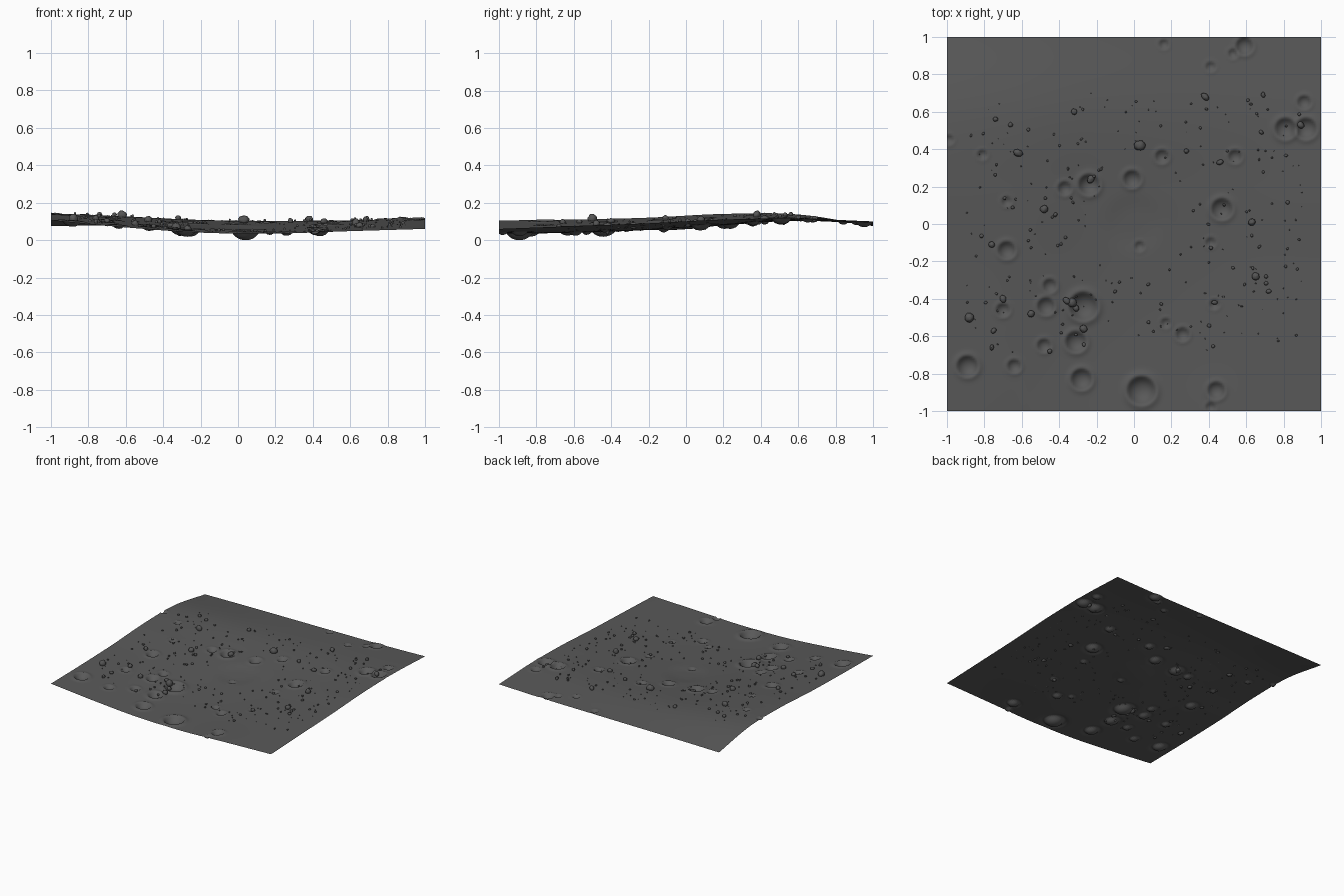
import bpy
import bmesh
import math
import random
from mathutils import Matrix, Vector

random.seed(7)
if "Cube" in bpy.data.objects:
    bpy.data.objects.remove(bpy.data.objects["Cube"], do_unlink=True)


def make_material(name, value):
    mat = bpy.data.materials.new(name)
    mat.use_nodes = True
    colour = (value, value, value, 1)
    mat.diffuse_color = colour
    shader = mat.node_tree.nodes["Principled BSDF"]
    shader.inputs["Base Color"].default_value = colour
    shader.inputs["Roughness"].default_value = 0.9
    return mat


# Broad heights of the land: rows run front to back, columns right to left
LAND = [
    (.105, .068, .040, .035, .048, .060),
    (.110, .080, .045, .040, .055, .075),
    (.120, .095, .060, .055, .070, .090),
    (.140, .115, .085, .080, .090, .110),
    (.137, .125, .108, .103, .106, .115),
    (.075, .080, .083, .086, .090, .100),
]

# Craters: x, y, radius
CRATERS = [
    (-.89, -.76, .06), (-.64, -.76, .04), (-.28, -.83, .06), (.04, -.89, .08),
    (.44, -.89, .05), (.41, -.98, .03), (-.31, -.63, .06), (-.48, -.65, .04),
    (-.47, -.44, .05), (-.45, -.33, .04), (-.27, -.44, .08), (-.7, -.46, .04),
    (-.68, -.14, .05), (-.37, .19, .04), (-.24, .21, .06), (-.01, .24, .05),
    (.15, .36, .04), (.47, .08, .06), (.41, -.1, .03), (.43, -.43, .03),
    (.26, -.59, .04), (.17, -.53, .03), (.03, -.12, .03), (.54, .36, .04),
    (.81, .51, .06), (.92, .51, .06), (.91, .65, .04), (.59, .95, .05),
    (.53, .91, .03), (.41, .84, .03), (.16, .96, .03), (-.81, .37, .03),
    (-.99, .45, .03), (-.68, .12, .03),
]

# Larger rocks: x, y, radius
BOULDERS = [
    (.63, .01, .025), (.03, .42, .03), (.38, .68, .024), (.28, .39, .018),
    (.46, .33, .018), (.69, .69, .016), (.68, .49, .015), (-.62, .38, .025),
    (-.74, .56, .014), (-.66, .53, .014), (-.32, .6, .015), (-.23, .24, .024),
    (-.48, .08, .02), (-.42, .05, .014), (-.76, -.11, .016), (-.7, -.4, .02),
    (-.88, -.5, .025), (-.55, -.48, .02), (-.75, -.57, .015), (-.76, -.66, .016),
    (-.33, -.42, .03), (-.36, -.41, .02), (-.31, -.45, .018), (-.27, -.56, .02),
    (-.45, -.68, .014), (.43, -.42, .016), (.65, -.28, .02), (.72, -.36, .013),
    (.89, .53, .02),
]


def spline(values, s):
    """Smooth curve through evenly spaced values, for s from 0 to 1."""
    last = len(values) - 1
    i = min(int(s * last), last - 1)
    t = s * last - i
    p1, p2 = values[i], values[i + 1]
    p0 = values[i - 1] if i else 2 * p1 - p2
    p3 = values[i + 2] if i + 2 <= last else 2 * p2 - p1
    bend = (2 * p0 - 5 * p1 + 4 * p2 - p3) * t * t
    twist = (3 * p1 - p0 - 3 * p2 + p3) * t ** 3
    return p1 + ((p2 - p0) * t + bend + twist) / 2


def crater_shape(d):
    """Bowl with a raised rim, as a share of the crater radius."""
    bowl = -0.45 * (1 - d * d) if d < 1 else 0
    return bowl + 0.13 * math.exp(-((d - 1) / 0.28) ** 2)


def height(x, y):
    u, v = (x + 1) / 2, (y + 1) / 2
    z = spline([spline(row, u) for row in LAND], v)
    # Wide, shallow hollow in the middle
    z -= 0.008 * math.exp(-(math.hypot(x, y) / 0.14) ** 4)
    for cx, cy, r in CRATERS:
        d = math.hypot(x - cx, y - cy) / r
        if d < 2:
            z += r * crater_shape(d)
    return z


def finish(bm, name, mat):
    mesh = bpy.data.meshes.new(name)
    bm.to_mesh(mesh)
    bm.free()
    mesh.materials.append(mat)
    mesh.shade_smooth()
    obj = bpy.data.objects.new(name, mesh)
    bpy.context.collection.objects.link(obj)
    return obj


# Ground sheet
ground_bm = bmesh.new()
bmesh.ops.create_grid(ground_bm, x_segments=180, y_segments=180, size=1)
for vert in ground_bm.verts:
    vert.co.z = height(vert.co.x, vert.co.y)
drop = min(vert.co.z for vert in ground_bm.verts)
for vert in ground_bm.verts:
    vert.co.z -= drop
finish(ground_bm, "cratered_ground", make_material("dark grey dust", 0.1))


def add_rock(bm, x, y, r, detail):
    """Lumpy, stretched ball turned at random and partly sunk in the ground."""
    ball = bmesh.ops.create_icosphere(bm, subdivisions=detail, radius=r)
    size = [random.uniform(0.65, 1.1) for _ in range(3)]
    turn = Matrix.Rotation(random.uniform(0, math.tau), 4, "Z")
    place = Vector((x, y, height(x, y) - drop + 0.4 * r))
    for vert in ball["verts"]:
        co = vert.co * random.uniform(0.9, 1.08)
        co = Vector(a * b for a, b in zip(co, size))
        vert.co = turn @ co + place


rock_mat = make_material("grey rock", 0.09)

# Boulders
boulder_bm = bmesh.new()
for x, y, r in BOULDERS:
    add_rock(boulder_bm, x, y, r, 3)
finish(boulder_bm, "boulders", rock_mat)

# Scattered pebbles, leaving the middle clear
pebble_bm = bmesh.new()
placed = 0
while placed < 240:
    x, y = random.uniform(-.9, .9), random.uniform(-.7, .7)
    if math.hypot(x, y) > 0.25:
        add_rock(pebble_bm, x, y, 0.003 + 0.008 * random.random() ** 2, 2)
        placed += 1
finish(pebble_bm, "pebbles", rock_mat)
